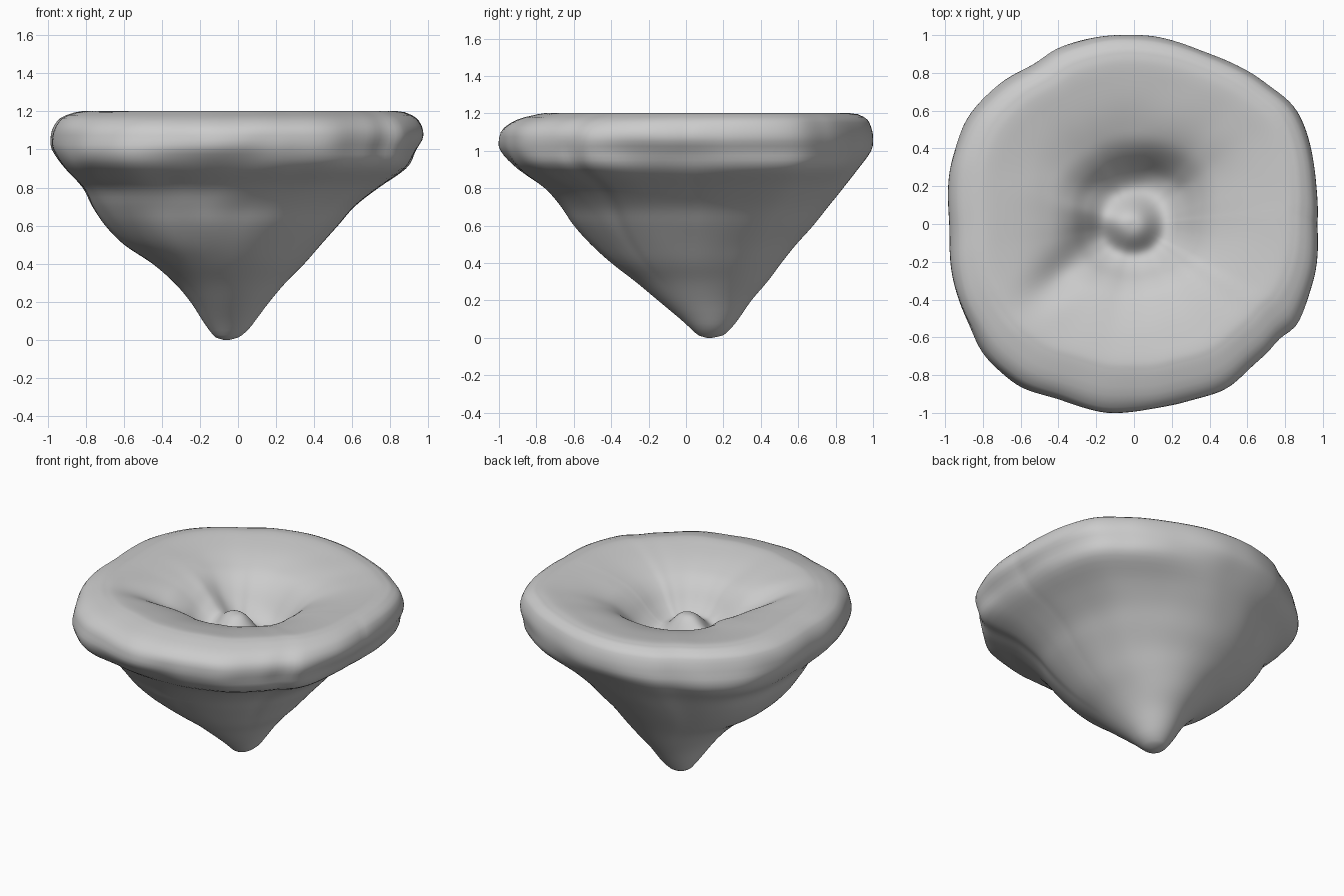
import bpy, bmesh, math
from mathutils import Vector, noise

if "Cube" in bpy.data.objects:
    bpy.data.objects.remove(bpy.data.objects["Cube"])

SEG = 180

# outer wall: z, x min, x max, y min, y max
WALL = [(0.0, -.075, -.045, .11, .14), (.012, -.115, .0, .07, .195), (.05, -.15, .05, .025, .24),
        (.1, -.185, .09, -.03, .28), (.2, -.25, .165, -.15, .35), (.3, -.335, .25, -.27, .435),
        (.4, -.45, .35, -.40, .51), (.5, -.60, .44, -.51, .59), (.6, -.70, .53, -.60, .68),
        (.7, -.77, .62, -.67, .76), (.8, -.82, .75, -.76, .84), (.9, -.91, .89, -.90, .92),
        (1.0, -.98, .95, -.99, .99), (1.06, -.985, .985, -1., 1.), (1.12, -.97, .98, -.98, .99),
        (1.17, -.93, .945, -.90, .965), (1.195, -.86, .89, -.80, .92)]

# rim outline: angle, radius
RIM = [(0, .98), (17, 1.015), (34, 1.06), (47, 1.02), (66, .99), (90, 1.0), (113, 1.01), (123, .995),
       (135, 1.025), (148, 1.05), (160, 1.035), (180, .99), (197, 1.015), (213, 1.035), (233, 1.05),
       (247, 1.01), (262, 1.0), (282, .985), (304, .995), (315, .99), (322, .985), (329, 1.02),
       (345, 1.0), (360, .98)]

# bowl: fraction of rim radius, z
BOWL = [(0, .88), (.12, .88), (.2, .90), (.3, .97), (.39, 1.05), (.47, 1.1), (.56, 1.133),
        (.68, 1.165), (.82, 1.19), (.93, 1.202), (1.0, 1.195)]


def sample(table, t):
    """Smoothly interpolate the rows of a table by their first column."""
    n = len(table)
    i = max(0, min(n - 2, sum(1 for r in table if r[0] <= t) - 1))
    a, b = table[i], table[i + 1]
    p, q = table[max(i - 1, 0)], table[min(i + 2, n - 1)]
    h = b[0] - a[0]
    u = (t - a[0]) / h
    out = []
    for k in range(1, len(a)):
        ma = (b[k] - p[k]) / (b[0] - p[0]) * h
        mb = (q[k] - a[k]) / (q[0] - a[0]) * h
        out.append((2*u**3 - 3*u*u + 1)*a[k] + (u**3 - 2*u*u + u)*ma
                   + (3*u*u - 2*u**3)*b[k] + (u**3 - u*u)*mb)
    return out


def blob(x, y, cx, cy, long, wide, deg=0, power=1):
    """Soft elongated bump of height one."""
    c, s = math.cos(math.radians(deg)), math.sin(math.radians(deg))
    dx, dy = x - cx, y - cy
    return math.exp(-(((dx*c + dy*s) / long)**2 + ((dy*c - dx*s) / wide)**2)**power)


def wall_point(z, j):
    a = 2 * math.pi * j / SEG
    x0, x1, y0, y1 = sample(WALL, z)
    r = sample(RIM, math.degrees(a))[0]
    t = max(0, min(1, (z - .25) / .65))
    k = 1 + (r - 1) * t
    dx, dy = math.cos(a), math.sin(a)
    # lumps, calmer on the back
    amp = .006 + .01 * (1 - dy) / 2
    k += amp * noise.noise(Vector((dx * 4, dy * 4, z * 5))) * t
    # fuller lip underside on the diagonals
    k += .05 * math.sin(2 * a)**2 * math.exp(-((z - .92) / .08)**2)
    return ((x0 + x1)/2 + (x1 - x0)/2 * dx * k, (y0 + y1)/2 + (y1 - y0)/2 * dy * k, z)


def bowl_height(x, y, s):
    z = sample(BOWL, s)[0]
    z += .14 * blob(x, y, -.01, -.01, .13, .13, 0, 1.4)     # central knob
    z += .06 * blob(x, y, -.22, .07, .14, .09, -15)         # ridge joining the knob
    z += .02 * blob(x, y, -.42, .16, .2, .16, -20)
    z -= .08 * blob(x, y, .13, .25, .19, .13, 0)            # back pit
    z -= .06 * blob(x, y, -.36, -.25, .22, .10, 38)         # slanted groove
    z += .012 * noise.noise(Vector((x * 4, y * 4, 3))) * (1 - s)
    return z


bm = bmesh.new()
rings = []

# outer wall rings, denser at the tip and the rim
heights = [.0, .004, .012, .025] + [.05 + i * .025 for i in range(45)] + [1.165, 1.18, 1.19, 1.195]
for z in heights:
    rings.append([bm.verts.new(wall_point(z, j)) for j in range(SEG)])

# bowl rings running inward from the rim
edge = [v.co.copy() for v in rings[-1]]
STEPS = 60
for i in range(1, STEPS):
    s = 1 - i / STEPS
    rings.append([bm.verts.new((p.x*s, p.y*s, bowl_height(p.x*s, p.y*s, s))) for p in edge])

for lo, hi in zip(rings, rings[1:]):
    for j in range(SEG):
        k = (j + 1) % SEG
        bm.faces.new((lo[j], lo[k], hi[k], hi[j]))

# close tip and bowl centre
bm.faces.new(list(reversed(rings[0])))
bm.faces.new(rings[-1])
bmesh.ops.recalc_face_normals(bm, faces=bm.faces[:])

mesh = bpy.data.meshes.new("funnel_body")
bm.to_mesh(mesh)
bm.free()
for f in mesh.polygons:
    f.use_smooth = True
body = bpy.data.objects.new("funnel_body", mesh)
bpy.context.collection.objects.link(body)
